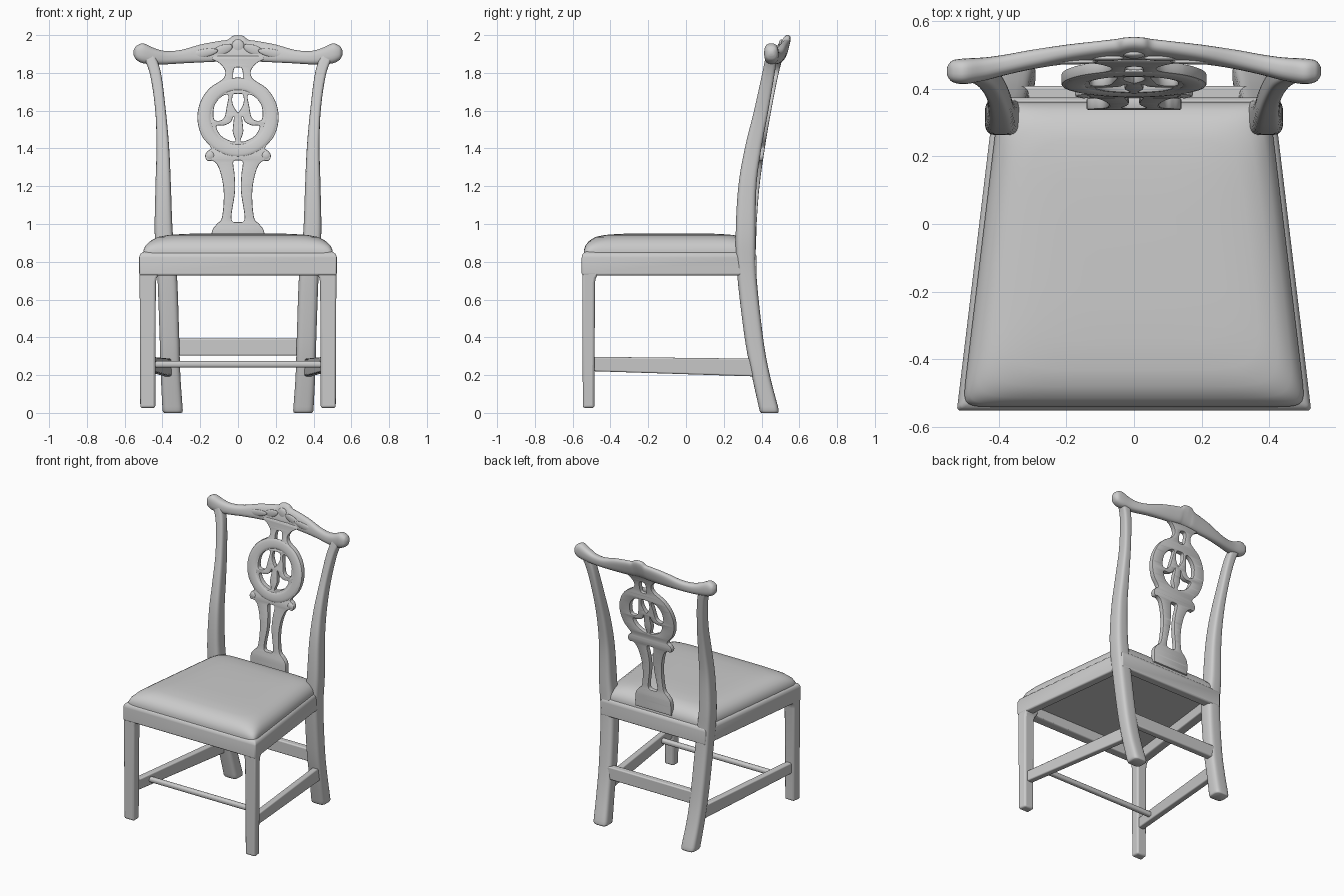
import bpy, bmesh, math
from mathutils import Vector

if "Cube" in bpy.data.objects:
    bpy.data.objects.remove(bpy.data.objects["Cube"])


def spline(keys, n=6):
    """Catmull-Rom through rows of numbers."""
    k = [Vector(r) for r in keys]
    k = [k[0] * 2 - k[1]] + k + [k[-1] * 2 - k[-2]]
    out = []
    for i in range(1, len(k) - 2):
        a, b, c, d = k[i - 1:i + 3]
        for s in range(n):
            t = s / n
            out.append(0.5 * (2 * b + (c - a) * t + (2 * a - 5 * b + 4 * c - d) * t * t
                              + (3 * b - a - 3 * c + d) * t ** 3))
    return out + [k[-2]]


def squircle(p, n):
    """Unit superellipse points."""
    f = lambda c: math.copysign(abs(c) ** (2 / p), c)
    return [(f(math.cos(2 * math.pi * (i + .5) / n)), f(math.sin(2 * math.pi * (i + .5) / n))) for i in range(n)]


def finish(ob, mirror=False, bevel=0, angle=40):
    if mirror:
        ob.modifiers.new("Mirror", 'MIRROR')
    if bevel:
        b = ob.modifiers.new("Bevel", 'BEVEL')
        b.width, b.segments, b.limit_method = bevel, 3, 'ANGLE'
    bpy.ops.object.select_all(action='DESELECT')
    ob.select_set(True)
    bpy.context.view_layer.objects.active = ob
    bpy.ops.object.shade_smooth_by_angle(angle=math.radians(angle))


def loft(name, rings, closed=False, **kw):
    """Skin equal-sized rings of points; cap the ends unless closed."""
    bm = bmesh.new()
    vs = [[bm.verts.new(p) for p in r] for r in rings]
    n = len(vs[0])
    for i in range(len(vs) - (0 if closed else 1)):
        a, b = vs[i], vs[(i + 1) % len(vs)]
        for j in range(n):
            bm.faces.new((a[j], a[(j + 1) % n], b[(j + 1) % n], b[j]))
    if not closed:
        bm.faces.new(vs[0])
        bm.faces.new(vs[-1])
    bmesh.ops.recalc_face_normals(bm, faces=bm.faces)
    me = bpy.data.meshes.new(name)
    bm.to_mesh(me)
    bm.free()
    ob = bpy.data.objects.new(name, me)
    bpy.context.collection.objects.link(ob)
    finish(ob, **kw)
    return ob


def blob(name, loc, scale, tilt=0, mirror=True):
    bpy.ops.mesh.primitive_uv_sphere_add(segments=20, ring_count=12)
    ob = bpy.context.object
    ob.name = ob.data.name = name
    ob.scale, ob.rotation_euler, ob.location = scale, (0, tilt, 0), loc
    bpy.ops.object.transform_apply(location=True, rotation=True, scale=True)
    finish(ob, mirror=mirror, angle=180)


# Trapezoid seat plan: half width at depth y
def half_w(y):
    return .524 - (y + .55) * .12


# Seat rails: one moulded profile swept round the trapezoid
def plan(inset, z):
    y0, y1 = -.552 + inset, .374 - inset
    return [(half_w(y0) - inset, y0, z), (half_w(y1) - inset, y1, z),
            (-half_w(y1) + inset, y1, z), (-half_w(y0) + inset, y0, z)]


loft("seat_rails", [plan(i, z) for i, z in
     ((0, .728), (0, .832), (.012, .85), (.03, .857), (.062, .85), (.062, .728))], closed=True, bevel=.012)

# Padded seat
rings = []
for inset, z, p in ((0, .80, 26), (0, .858, 26), (.007, .884, 18), (.026, .909, 12), (.06, .931, 9),
                    (.11, .942, 7), (.19, .948, 5), (.30, .950, 4)):
    rings.append([(u * (half_w(-.09 + v * (.451 - inset)) - .015 - inset), -.09 + v * (.451 - inset), z)
                  for u, v in squircle(p, 96)])
loft("seat_cushion", rings, angle=50)

# Front legs, flaring into the rails at the top
loft("front_leg", [[(half_w(-.55) - .002 - f, -.549 + f, z), (half_w(-.482) - .002 - f, -.482 - f + e, z),
                    (.435 + f - e, -.482 - f + e, z), (.435 + f - e, -.549 + f, z)]
                   for z, e, f in ((.026, 0, .003), (.69, 0, 0), (.715, .005, 0), (.735, .018, 0), (.80, .018, 0))],
     mirror=True, bevel=.012)

# Back posts: z, x centre, half x, y centre, half y
keys = [(0, .345, .054, .444, .052), (.2, .357, .052, .396, .048), (.4, .363, .052, .359, .049),
        (.73, .375, .052, .322, .051), (.95, .393, .048, .316, .053), (1.2, .396, .041, .325, .048),
        (1.4, .398, .034, .355, .044), (1.6, .41, .028, .398, .038), (1.8, .438, .03, .437, .033),
        (1.91, .48, .036, .456, .03)]
rows = [tuple(r) for r in spline(keys)]
rows = [(0, .345, .046, .443, .044), (.004, .345, .051, .442, .049), (.014, .346, .054, .44, .051)] + rows[1:]
loft("back_post", [[(x + u * hx, y + v * hy, z) for u, v in squircle(3.8, 28)]
                   for z, x, hx, y, hy in rows], mirror=True, angle=50)

# Crest rail: x, top z, bottom z, y centre, half depth
keys = [(0, 2.0, 1.865, .519, .025), (.03, 1.995, 1.865, .518, .025), (.055, 1.976, 1.864, .516, .025),
        (.1, 1.969, 1.86, .512, .025), (.2, 1.95, 1.855, .502, .026), (.3, 1.922, 1.85, .487, .028),
        (.38, 1.916, 1.845, .471, .03), (.44, 1.93, 1.845, .459, .034), (.5, 1.956, 1.85, .452, .038),
        (.535, 1.945, 1.866, .452, .033), (.549, 1.928, 1.885, .452, .02), (.554, 1.915, 1.9, .452, .008)]
half = spline(keys, 5)
half = [(-r[0], *r[1:]) for r in reversed(half[1:])] + [tuple(r) for r in half]
rings = []
for x, top, bot, y, hy in half:
    h = (top - bot) / 2
    lean = .3 * max(0, 1 - abs(x) / .5)
    rings.append([(x, y + u * hy + lean * v * h, (top + bot) / 2 + v * h) for u, v in squircle(2.6, 24)])
loft("crest_rail", rings, angle=60)

# Carving on the crest front
blob("crest_shell", (0, .504, 1.935), (.036, .015, .042), mirror=False)
blob("crest_leaf_inner", (.085, .491, 1.92), (.06, .009, .026), .4)
blob("crest_leaf_outer", (.19, .480, 1.902), (.085, .008, .022), .2)

# Lean of the pierced back panel: height -> depth
LEAN = spline([(.86, .354), (1.0, .357), (1.2, .372), (1.4, .40), (1.6, .434), (1.8, .474), (1.95, .515)])


def lean_y(z):
    for (z0, y0), (z1, y1) in zip(LEAN, LEAN[1:]):
        if z <= z1:
            break
    return y0 + (y1 - y0) * (z - z0) / (z1 - z0)


def sym(pts):
    s = [(p[0], p[1]) for p in spline(pts)]
    return s + [(-x, z) for x, z in reversed(s) if x > 1e-4]


def loop(pts):
    s = spline([pts[-1]] + pts + pts[:2], 5)
    return [(p[0], p[1]) for p in s[5:-6]]


# Pierced back panel: outline with ring, then its openings
CZ, R = 1.565, .215
arc = [(R * math.cos(math.radians(a)), CZ + R * math.sin(math.radians(a))) for a in range(-48, 67, 19)]
outline = sym([(.14, .865), (.14, .945), (.132, .975), (.112, 1.0), (.085, 1.035), (.075, 1.15), (.085, 1.24),
               (.108, 1.31), (.135, 1.335), (.162, 1.335), (.174, 1.36), (.162, 1.385)] + arc +
              [(.068, 1.79), (.072, 1.82), (.1, 1.852), (.135, 1.872), (.13, 1.89)])
side = loop([(.052, 1.682), (.09, 1.672), (.125, 1.625), (.128, 1.558), (.1, 1.546), (.072, 1.565), (.06, 1.62)])
low = loop([(.022, 1.568), (.04, 1.538), (.075, 1.522), (.114, 1.518), (.094, 1.472), (.055, 1.446), (.014, 1.438), (.028, 1.49)])
flip = lambda pts: [(-x, z) for x, z in pts]
openings = [side, flip(side), low, flip(low),
            sym([(0, 1.69), (.026, 1.684), (.03, 1.645), (.016, 1.61), (0, 1.588)]),
            sym([(0, 1.83), (.02, 1.823), (.026, 1.785), (.02, 1.75), (0, 1.743)]),
            sym([(0, 1.337), (.025, 1.328), (.018, 1.26), (.016, 1.17), (.034, 1.05), (.028, 1.014), (0, 1.01)])]
cu = bpy.data.curves.new("back_splat", 'CURVE')
cu.dimensions, cu.fill_mode = '2D', 'BOTH'
cu.extrude, cu.bevel_depth, cu.bevel_resolution, cu.offset = .012, .005, 1, -.005
for pts in [outline] + openings:
    sp = cu.splines.new('POLY')
    sp.points.add(len(pts) - 1)
    sp.use_cyclic_u = True
    for p, (x, z) in zip(sp.points, pts):
        p.co = (x, z, 0, 1)
splat = bpy.data.objects.new("back_splat", cu)
bpy.context.collection.objects.link(splat)
bpy.ops.object.select_all(action='DESELECT')
splat.select_set(True)
bpy.context.view_layer.objects.active = splat
bpy.ops.object.convert(target='MESH')
splat = bpy.context.object
bm = bmesh.new()
bm.from_mesh(splat.data)
bmesh.ops.remove_doubles(bm, verts=bm.verts, dist=1e-5)
# slice into level bands so the lean bends smoothly
for i in range(26):
    bmesh.ops.bisect_plane(bm, geom=bm.verts[:] + bm.edges[:] + bm.faces[:],
                           plane_co=(0, .883 + i * .04, 0), plane_no=(0, 1, 0))
bmesh.ops.triangulate(bm, faces=bm.faces)
for v in bm.verts:
    x, z, d = v.co
    v.co = (x, lean_y(z) - d, z)
bmesh.ops.recalc_face_normals(bm, faces=bm.faces)
bm.to_mesh(splat.data)
bm.free()
finish(splat, angle=35)

# Low carved band on the ring, and scroll bosses below it
rings = []
for i in range(64):
    a = 2 * math.pi * i / 64
    ring = []
    for j in range(12):
        b = 2 * math.pi * j / 12
        r = .176 + .034 * math.cos(b)
        z = CZ + r * math.sin(a)
        ring.append((r * math.cos(a), lean_y(z) - .014 + .008 * math.sin(b), z))
    rings.append(ring)
loft("ring_carving", rings, closed=True, angle=180)
blob("scroll_boss", (.148, lean_y(1.36) - .008, 1.36), (.026, .014, .026))

# Stretchers
SQ = ((-1, -1), (1, -1), (1, 1), (-1, 1))
loft("side_stretcher", [[(x + s * .022, y, z + t * h) for s, t in SQ]
                        for x, y, z, h in ((.472, -.50, .259, .038), (.372, .37, .24, .047))],
     mirror=True, bevel=.008)
loft("back_stretcher", [[(x, .386 + s * .023, .348 + t * .045) for s, t in SQ] for x in (-.34, .34)], bevel=.008)
loft("front_stretcher", [[(x, -.36 + u * .018, .257 + v * .018) for u, v in squircle(2.5, 16)]
                         for x in (-.45, .45)], angle=50)
